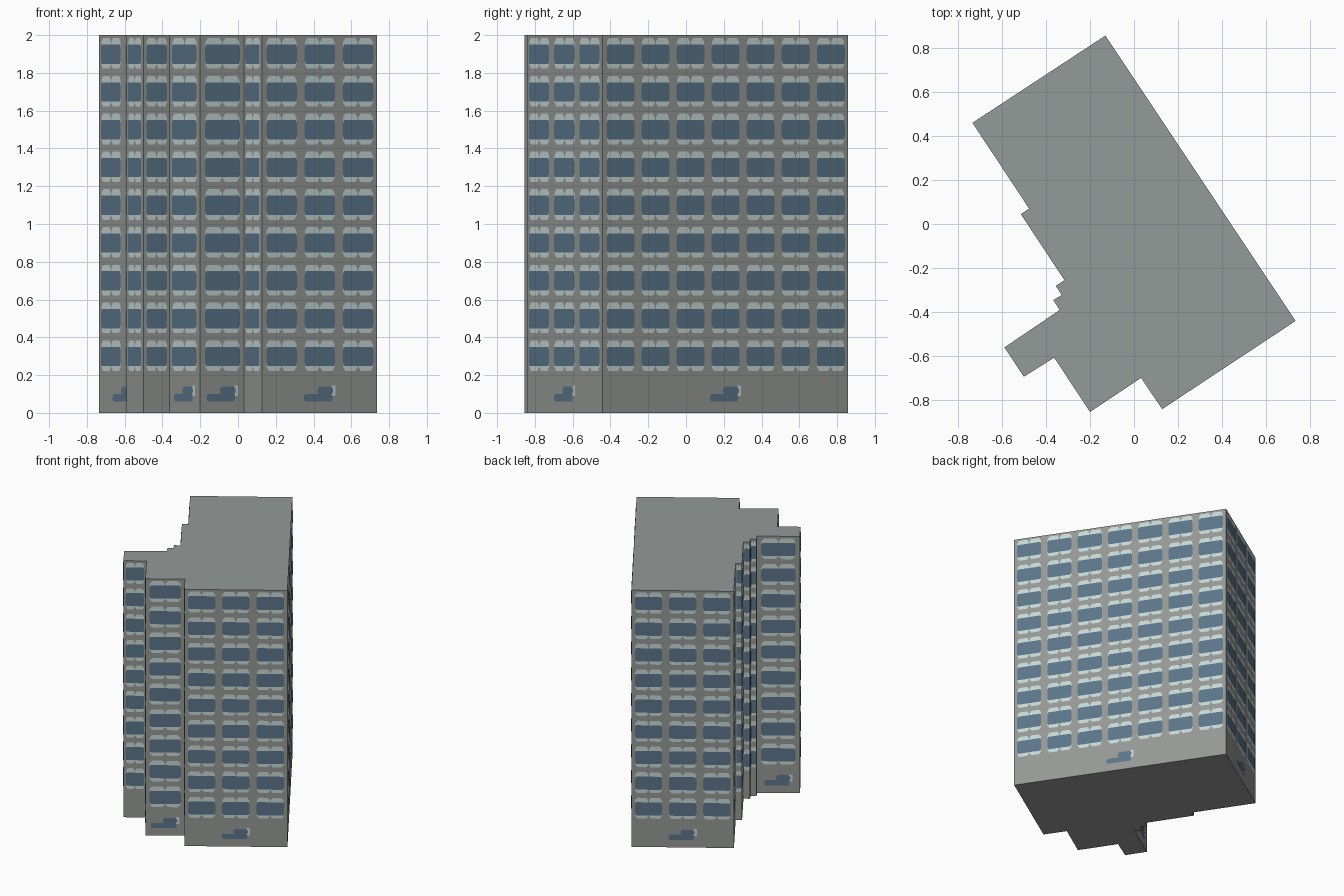
import bpy, bmesh
from mathutils import Vector

if "Cube" in bpy.data.objects:
    bpy.data.objects.remove(bpy.data.objects["Cube"])

HEIGHT, FLOOR, BAY = 2.0, 0.2, 0.225

# Footprint, counter-clockwise from above
OUTLINE = [(-0.13, 0.857), (-0.735, 0.46), (-0.477, 0.07), (-0.515, 0.045),
           (-0.317, -0.255), (-0.356, -0.281), (-0.329, -0.323), (-0.367, -0.346),
           (-0.338, -0.391), (-0.589, -0.561), (-0.501, -0.695), (-0.363, -0.608),
           (-0.20, -0.855), (0.032, -0.70), (0.128, -0.842), (0.735, -0.441)]


def material(name, rgb):
    m = bpy.data.materials.new(name)
    lin = [((c / 255 + 0.055) / 1.055) ** 2.4 for c in rgb]
    m.diffuse_color = (*lin, 1)
    m.use_nodes = True
    m.node_tree.nodes["Principled BSDF"].inputs["Base Color"].default_value = m.diffuse_color
    return m


WALL = material("wall grey", (149, 152, 149))
ROOF = material("roof grey", (148, 155, 153))
FRAME = material("pale frame", (198, 215, 214))
GLASS = material("blue glass", (91, 117, 138))


def finish(bm, name, mats):
    me = bpy.data.meshes.new(name)
    bm.to_mesh(me)
    bm.free()
    for m in mats:
        me.materials.append(m)
    ob = bpy.data.objects.new(name, me)
    bpy.context.collection.objects.link(ob)
    return ob


# Building block: extruded footprint, roof coloured by direction
bm = bmesh.new()
base = bm.faces.new([bm.verts.new((x, y, 0)) for x, y in OUTLINE])
ext = bmesh.ops.extrude_face_region(bm, geom=[base], use_keep_orig=True)
bmesh.ops.translate(bm, vec=(0, 0, HEIGHT),
                    verts=[v for v in ext["geom"] if isinstance(v, bmesh.types.BMVert)])
bmesh.ops.recalc_face_normals(bm, faces=bm.faces)
for f in bm.faces:
    f.material_index = 1 if f.normal.z > 0.5 else 0
finish(bm, "building_block", [WALL, ROOF])

frames, panes, doors, trims = (bmesh.new() for _ in range(4))


def plate(bm, origin, along, out, lift, u0, u1, z0, z1, cu=0.0, cz=0.0):
    """Thin chamfered plate lying just in front of a wall."""
    pts = [(u0 + cu, z0), (u1 - cu, z0), (u1, z0 + cz), (u1, z1 - cz),
           (u1 - cu, z1), (u0 + cu, z1), (u0, z1 - cz), (u0, z0 + cz)]
    if cu == 0:
        pts = [(u0, z0), (u1, z0), (u1, z1), (u0, z1)]
    bm.faces.new([bm.verts.new(origin + along * u + out * lift + Vector((0, 0, z)))
                  for u, z in pts])


for i, a in enumerate(OUTLINE):
    b = OUTLINE[(i + 1) % len(OUTLINE)]
    start, end = Vector((*a, 0)), Vector((*b, 0))
    length = (end - start).length
    along = (end - start).normalized()
    out = Vector((along.y, -along.x, 0))
    bays = max(1, round(length / BAY))
    w = length / bays

    # Window rows on the nine upper floors
    for floor in range(1, 10):
        z = floor * FLOOR
        for k in range(bays):
            u = k * w
            # pale surround in two lobes
            for l, r in ((0.11, 0.49), (0.51, 0.89)):
                plate(frames, start, along, out, 0.002, u + l * w, u + r * w,
                      z + 0.022, z + 0.184, 0.06 * w, 0.02)
            # blue glass
            plate(panes, start, along, out, 0.004, u + 0.10 * w, u + 0.90 * w,
                  z + 0.048, z + 0.150, 0.03 * w, 0.018)

    # Ground floor opening in the middle of the wider walls
    if length > 0.25:
        d = 0.2
        u = (length - d) / 2
        plate(doors, start, along, out, 0.003, u, u + 0.9 * d, 0.06, 0.10, 0.01, 0.01)
        plate(doors, start, along, out, 0.004, u + 0.42 * d, u + 0.92 * d, 0.095, 0.14, 0.012, 0.015)
        plate(trims, start, along, out, 0.002, u + 0.88 * d, u + d, 0.09, 0.145)

finish(frames, "window_surrounds", [FRAME])
finish(panes, "window_glass", [GLASS])
finish(doors, "ground_openings", [GLASS])
finish(trims, "ground_opening_trim", [FRAME])
